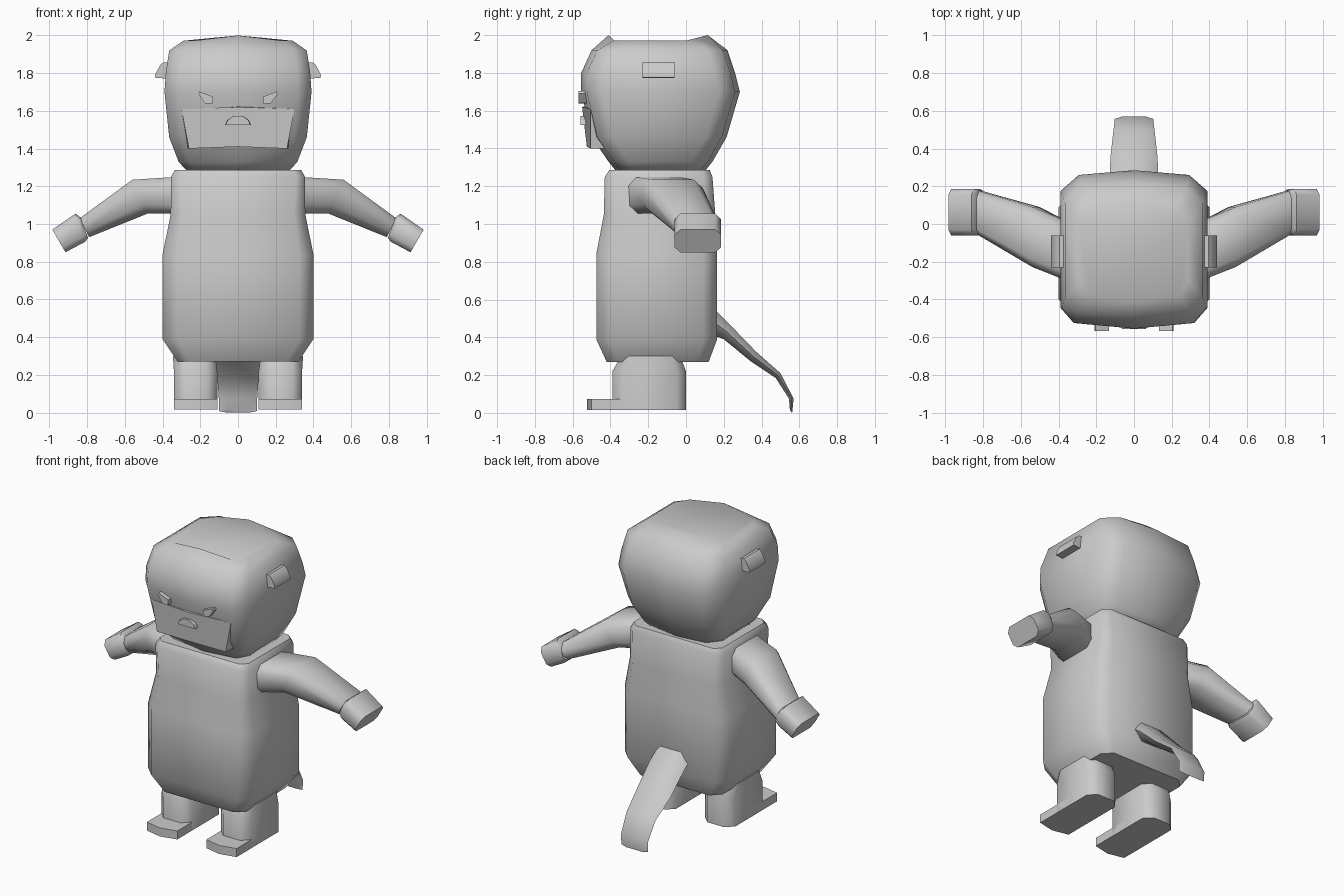
import bpy, bmesh, math
from mathutils import Vector

cube = bpy.data.objects.get("Cube")
if cube:
    bpy.data.objects.remove(cube, do_unlink=True)

grey = bpy.data.materials.new("plain_grey")
grey.use_nodes = True
grey.diffuse_color = (0.6, 0.6, 0.6, 1)
grey.node_tree.nodes["Principled BSDF"].inputs["Base Color"].default_value = (0.6, 0.6, 0.6, 1)


def loft(name, rings, angle=50):
    """Skin a list of equal-length point rings and cap both ends."""
    bm = bmesh.new()
    rows = [[bm.verts.new(p) for p in ring] for ring in rings]
    n = len(rows[0])
    for a, b in zip(rows, rows[1:]):
        for i in range(n):
            j = (i + 1) % n
            bm.faces.new((a[i], a[j], b[j], b[i]))
    bm.faces.new(rows[0][::-1])
    bm.faces.new(rows[-1])
    bmesh.ops.recalc_face_normals(bm, faces=bm.faces)
    mesh = bpy.data.meshes.new(name)
    bm.to_mesh(mesh)
    bm.free()
    mesh.materials.append(grey)
    ob = bpy.data.objects.new(name, mesh)
    bpy.context.collection.objects.link(ob)
    bpy.ops.object.select_all(action='DESELECT')
    ob.select_set(True)
    bpy.context.view_layer.objects.active = ob
    bpy.ops.object.shade_smooth_by_angle(angle=math.radians(angle))
    return ob


def pair(name, rings, angle=50):
    """Build a part on the left (+x) and its mirror image on the right."""
    loft("left_" + name, rings, angle)
    loft("right_" + name, [[(-p[0], p[1], p[2]) for p in r] for r in rings], angle)


def octagon(u0, u1, v0, v1, c):
    """Rectangle with cut corners."""
    return [(u0 + c, v0), (u1 - c, v0), (u1, v0 + c), (u1, v1 - c),
            (u1 - c, v1), (u0 + c, v1), (u0, v1 - c), (u0, v0 + c)]


def level(z, x0, x1, y0, y1, c):
    return [(x, y, z) for x, y in octagon(x0, x1, y0, y1, c)]


def limb(top, bottom, y0, y1, c):
    """Arm section spanned by a top and bottom (x, z) point and a y range."""
    t, b = Vector(top), Vector(bottom)
    h = (t - b).length
    ring = []
    for y, v in octagon(y0, y1, 0, h, c):
        p = b.lerp(t, v / h)
        ring.append((p.x, y, p.y))
    return ring


# Torso: half width, front, back, corner cut at each height
torso = [(0.27, 0.32, -0.42, 0.12, 0.06), (0.39, 0.40, -0.475, 0.165, 0.075),
         (0.84, 0.40, -0.475, 0.165, 0.075), (1.05, 0.357, -0.435, 0.155, 0.06),
         (1.25, 0.355, -0.43, 0.14, 0.045), (1.287, 0.335, -0.405, 0.125, 0.04)]
loft("torso", [level(z, -w, w, f, b, c) for z, w, f, b, c in torso])


# Head: bowed front and back, with a shallow ridge over the crown
def head_ring(z, w, f, b, rise=0.0):
    half = [(w * 0.82, f + 0.03, z), (w, f + 0.11, z),
            (w, b - 0.11, z), (w * 0.75, b - 0.025, z)]
    mirror = [(-x, y, zz) for x, y, zz in reversed(half)]
    return [(0, f, z + rise)] + half + [(0, b, z + rise)] + mirror


head = [(1.28, 0.27, -0.37, 0.10), (1.33, 0.315, -0.41, 0.14), (1.46, 0.365, -0.50, 0.215),
        (1.70, 0.39, -0.555, 0.285), (1.80, 0.383, -0.555, 0.26), (1.92, 0.365, -0.50, 0.22),
        (1.972, 0.29, -0.41, 0.115, 0.028)]
loft("head", [head_ring(*r) for r in head], 55)

# Muzzle: broad plate wrapping the lower face, from the back edge forward
loft("muzzle", [
    [(-0.30, -0.42, 1.61), (0, -0.50, 1.63), (0.30, -0.42, 1.61),
     (0.27, -0.38, 1.40), (0, -0.42, 1.41), (-0.27, -0.38, 1.40)],
    [(-0.30, -0.505, 1.61), (0, -0.55, 1.62), (0.30, -0.505, 1.61),
     (0.26, -0.505, 1.40), (0, -0.525, 1.41), (-0.26, -0.505, 1.40)],
], 40)

# Nose: small peaked plate
nose = [(-0.07, 1.525), (0.07, 1.525), (0.06, 1.55), (0.025, 1.573), (-0.025, 1.573), (-0.06, 1.55)]
loft("nose", [[(x, -0.50, z) for x, z in nose],
              [(x * 0.92, -0.558, z) for x, z in nose]], 30)

# Eyes: slanted small blocks under the brow
eye = [(0.175, 1.64), (0.135, 1.637), (0.132, 1.675), (0.205, 1.703), (0.21, 1.69)]
pair("eye", [[(x, -0.50, z) for x, z in eye], [(x, -0.568, z) for x, z in eye]], 30)

# Ears: short tapering blocks
ear = [(0.35, 1.77), (0.438, 1.775), (0.44, 1.79), (0.412, 1.845), (0.395, 1.858), (0.35, 1.855)]
pair("ear", [[(x, -0.23, z) for x, z in ear], [(x, -0.06, z) for x, z in ear]], 40)

# Arms: shoulder to wrist, sweeping backward and down
pair("arm", [
    limb((0.30, 1.25), (0.30, 1.055), -0.33, -0.02, 0.04),
    limb((0.40, 1.245), (0.38, 1.055), -0.285, 0.03, 0.045),
    limb((0.56, 1.235), (0.48, 1.055), -0.228, 0.09, 0.05),
    limb((0.84, 1.03), (0.79, 0.93), -0.06, 0.175, 0.035),
])

# Hands: blocky mitts at the wrists
pair("hand", [
    limb((0.835, 1.035), (0.795, 0.925), -0.05, 0.18, 0.025),
    limb((0.862, 1.055), (0.812, 0.905), -0.06, 0.185, 0.03),
    limb((0.985, 0.97), (0.915, 0.85), -0.06, 0.185, 0.03),
])

# Legs: stout rounded columns
pair("leg", [
    level(0.015, 0.11, 0.34, -0.39, 0.0, 0.05),
    level(0.22, 0.11, 0.34, -0.39, 0.0, 0.05),
    level(0.30, 0.12, 0.345, -0.345, -0.03, 0.045),
])

# Feet: flat soles with blunt pointed toes
sole = [(0.11, -0.22), (0.11, -0.50), (0.225, -0.525), (0.34, -0.50), (0.34, -0.22)]
pair("foot", [[(x, y, z) for x, y in sole] for z in (0.015, 0.073)], 40)

# Tail: flat tapering strip curving down to the ground
spine = [(0.12, 0.58, 0.12, 0.42, 0.13), (0.22, 0.48, 0.20, 0.39, 0.13),
         (0.37, 0.325, 0.34, 0.275, 0.125), (0.50, 0.21, 0.475, 0.185, 0.11),
         (0.57, 0.075, 0.545, 0.075, 0.102), (0.562, 0.0, 0.55, 0.015, 0.10)]
loft("tail", [[(-w, (yt + yb) / 2, (zt + zb) / 2), (-w * 0.6, yt, zt), (w * 0.6, yt, zt),
               (w, (yt + yb) / 2, (zt + zb) / 2), (w * 0.6, yb, zb), (-w * 0.6, yb, zb)]
              for yt, zt, yb, zb, w in spine], 60)
